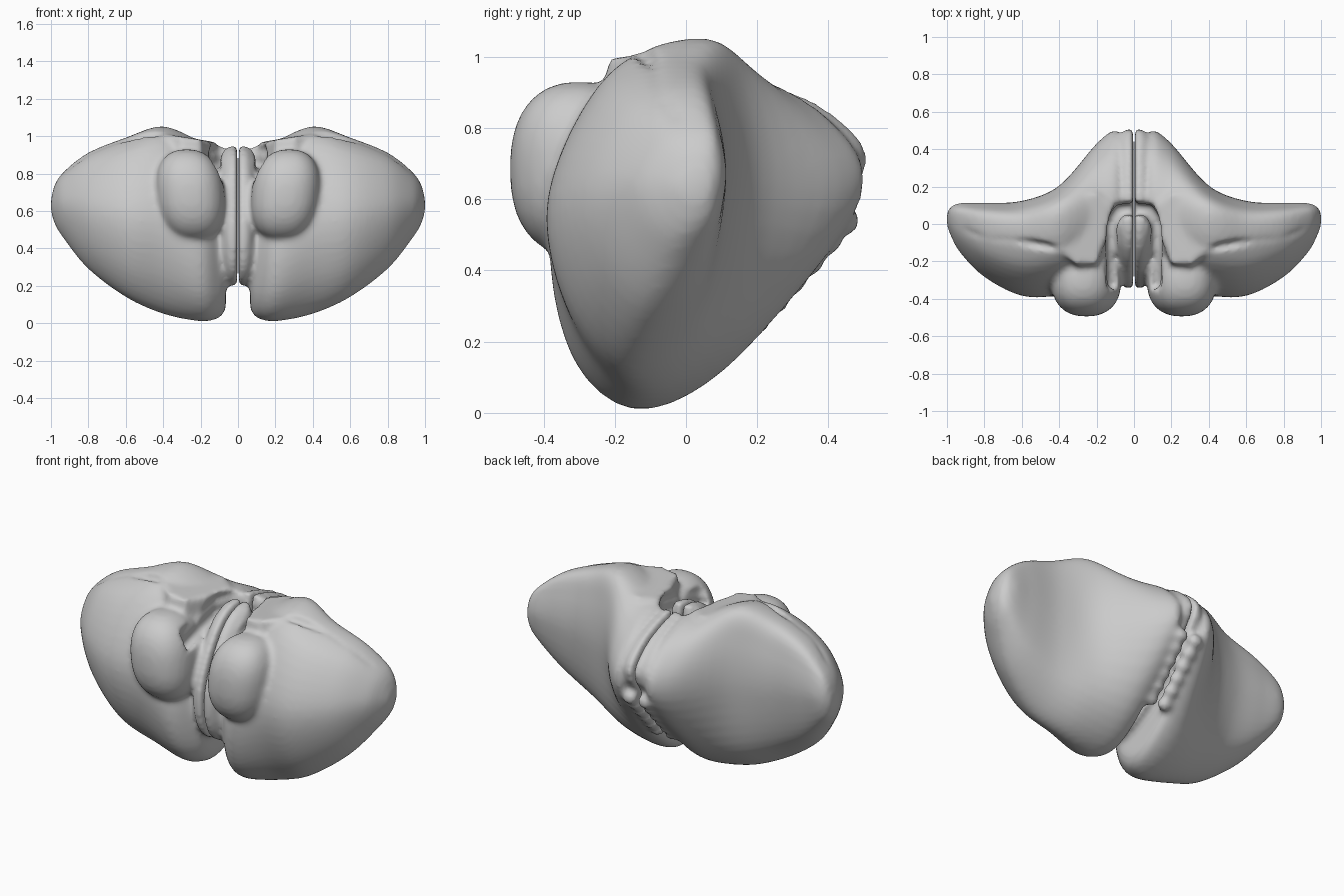
import bpy, bmesh, math
from mathutils import Vector, Matrix

if "Cube" in bpy.data.objects:
    bpy.data.objects.remove(bpy.data.objects["Cube"])

grey = bpy.data.materials.new("soft grey")
grey.diffuse_color = (0.6, 0.6, 0.6, 1)
grey.use_nodes = True
grey.node_tree.nodes["Principled BSDF"].inputs["Base Color"].default_value = grey.diffuse_color

# unit y-z outlines: bottom, low back, back, high back, top, high front, front, low front
INNER = [(.23, 0), (.56, .16), (1, .61), (.89, .86), (.53, 1), (.23, .92), (0, .51), (.02, .14)]
OUTER = [(.44, 0), (.84, .15), (1, .53), (.96, .83), (.80, 1), (.31, .91), (0, .55), (.11, .2)]


def section(x, front, back, low, high):
    """Outline at x, turning from the inner to the outer shape."""
    k = min(max((x - .1) / .32, 0), 1)
    return [Vector((x, front + (back - front) * (a[0] + (b[0] - a[0]) * k),
                    low + (high - low) * (a[1] + (b[1] - a[1]) * k)))
            for a, b in zip(INNER, OUTER)]


def spline(a, b, c, d, t):
    """Catmull-Rom blend between b and c."""
    return b + 0.5 * t * (c - a + t * (2 * a - 5 * b + 4 * c - d + t * (3 * (b - c) + d - a)))


def loft(bm, sections, around=6, along=5):
    """Skin the outlines placed along x, then cap both ends."""
    rings = []
    for p in sections:
        n = len(p)
        rings.append([spline(p[i - 1], p[i], p[(i + 1) % n], p[(i + 2) % n], k / around)
                      for i in range(n) for k in range(around)])
    m = len(rings)
    dense = []
    for i in range(m - 1):
        quad = (rings[max(i - 1, 0)], rings[i], rings[i + 1], rings[min(i + 2, m - 1)])
        dense += [[spline(*q, k / along) for q in zip(*quad)] for k in range(along)]
    dense.append(rings[-1])
    vs = [[bm.verts.new(v) for v in r] for r in dense]
    for r, s in zip(vs, vs[1:]):
        for i in range(len(r)):
            bm.faces.new((r[i - 1], r[i], s[i], s[i - 1]))
    bm.faces.new(vs[0])
    bm.faces.new(vs[-1][::-1])


def tube(bm, pts, radius):
    """Chain of overlapping balls used as a groove."""
    p = [Vector(q) for q in pts]
    for a, b in zip(p, p[1:]):
        steps = max(1, int((b - a).length / (radius * 0.5)))
        for k in range(steps + 1):
            bmesh.ops.create_icosphere(bm, subdivisions=2, radius=radius,
                                       matrix=Matrix.Translation(a.lerp(b, k / steps)))


def make(name, bm):
    bmesh.ops.recalc_face_normals(bm, faces=bm.faces[:])
    me = bpy.data.meshes.new(name)
    bm.to_mesh(me)
    bm.free()
    ob = bpy.data.objects.new(name, me)
    bpy.context.collection.objects.link(ob)
    return ob


def add_remesh(ob, size):
    r = ob.modifiers.new("fuse", 'REMESH')
    r.mode, r.voxel_size = 'VOXEL', size


bm = bmesh.new()
# side hemisphere: x, front, back, low, high
loft(bm, [section(*s) for s in (
    (.065, -.22, .44, .08, .92), (.10, -.27, .49, .03, .95), (.20, -.36, .42, .01, .97),
    (.40, -.38, .20, .05, 1.05), (.60, -.38, .12, .14, .99), (.80, -.28, .11, .29, .91),
    (.93, -.15, .11, .45, .81), (.98, -.06, .09, .53, .74), (1.0, -.01, .06, .60, .66))])

# central worm, half of it
loft(bm, [section(x, -.33 + d, .495 - d, .20 + d, .95 - d)
          for x, d in ((.004, .01), (.02, 0), (.055, .01), (.085, .05), (.10, .12))])
# ridges around the lower back of the worm
for k in range(6):
    t = k / 5
    bmesh.ops.create_uvsphere(bm, u_segments=16, v_segments=10, radius=1,
                              matrix=Matrix.Translation((.05, .20 + .25 * t, .26 + .28 * t))
                              @ Matrix.Diagonal((.045, .04, .04, 1)))

# front tonsil: rounded-box ball
res = bmesh.ops.create_uvsphere(bm, u_segments=32, v_segments=20, radius=1)
for v in res['verts']:
    c = [math.copysign(abs(q) ** .85, q) for q in v.co]
    v.co = Vector((.255 + .185 * c[0] + .02 * c[2], -.30 + .195 * c[1], .685 + .245 * c[2]))

# cut stalk with a sloping flat top
outline = [(.12, .10), (.20, .17), (.34, .13), (.40, .0), (.38, -.16), (.30, -.22), (.20, -.21), (.15, -.08)]
lower = [bm.verts.new((.26 + (x - .26) * 1.25, -.02 + (y + .02) * 1.2, .72)) for x, y in outline]
upper = [bm.verts.new((x, y, .965 + .16 * (x - .1))) for x, y in outline]
for i in range(len(outline)):
    bm.faces.new((lower[i - 1], lower[i], upper[i], upper[i - 1]))
bm.faces.new(upper)
bm.faces.new(lower[::-1])
body = make("cerebellum", bm)

# grooves: arched hollow around the worm, in two depths, and the fissure along the top
bm = bmesh.new()
for drop, radius in ((0, .042), (.065, .035)):
    tube(bm, [(x, y, z - drop) for x, y, z in
              ((-.02, .085, .93), (.08, .075, .93), (.123, 0, .92), (.12, -.12, .9), (.113, -.32, .85))], radius)
tube(bm, [(.43, -.13, 1.02), (.52, -.11, 1.0), (.65, -.09, .985), (.80, -.08, .925), (.93, -.03, .83)], .028)
cutter = make("groove_cutter", bm)
add_remesh(cutter, .012)
cutter.hide_render = True

add_remesh(body, .014)
cut = body.modifiers.new("grooves", 'BOOLEAN')
cut.operation, cut.object, cut.solver = 'DIFFERENCE', cutter, 'EXACT'
add_remesh(body, .014)
sm = body.modifiers.new("soften", 'SMOOTH')
sm.factor, sm.iterations = .5, 6
mir = body.modifiers.new("mirror", 'MIRROR')
mir.use_mirror_merge = False

# bake the modifiers and remove the cutter
bpy.context.view_layer.update()
dg = bpy.context.evaluated_depsgraph_get()
baked = bpy.data.meshes.new_from_object(body.evaluated_get(dg))
body.modifiers.clear()
body.data = baked
bpy.data.objects.remove(cutter)
baked.materials.clear()
baked.materials.append(grey)
for f in baked.polygons:
    f.material_index = 0
    f.use_smooth = True
baked.update()
